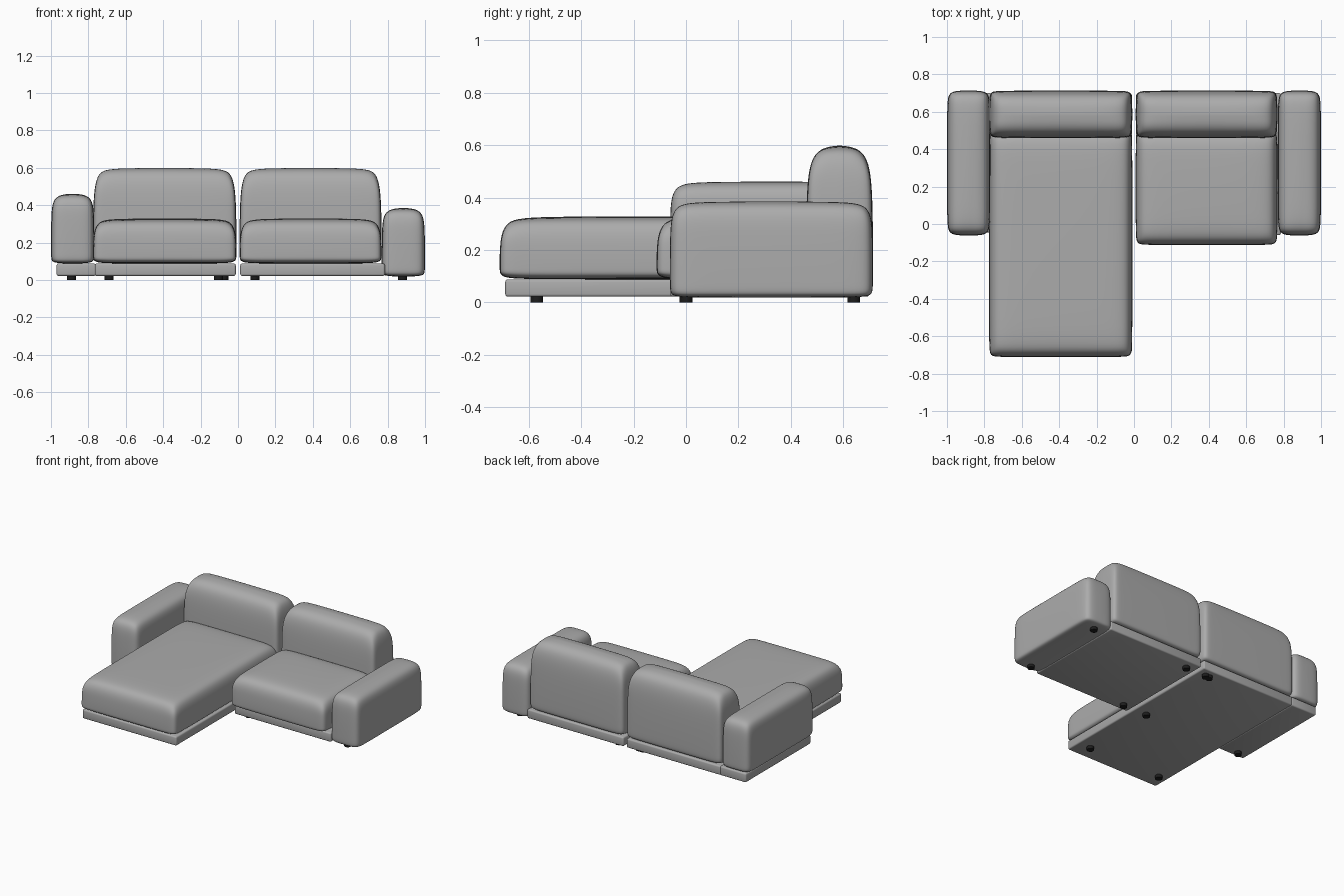
import bpy, bmesh
from mathutils import Vector

cube = bpy.data.objects.get("Cube")
if cube:
    bpy.data.objects.remove(cube)


def material(name, rgb, rough):
    m = bpy.data.materials.new(name)
    m.use_nodes = True
    m.diffuse_color = (*rgb, 1)
    bsdf = m.node_tree.nodes["Principled BSDF"]
    bsdf.inputs["Base Color"].default_value = (*rgb, 1)
    bsdf.inputs["Roughness"].default_value = rough
    return m


FABRIC = material("grey fabric", (0.41, 0.41, 0.41), 0.8)
BLACK = material("black plastic", (0.012, 0.012, 0.012), 0.5)


def box_mesh(lo, hi):
    bm = bmesh.new()
    bmesh.ops.create_cube(bm, size=1)
    lo, hi = Vector(lo), Vector(hi)
    for v in bm.verts:
        v.co = Vector(lo[i] + (v.co[i] + 0.5) * (hi[i] - lo[i]) for i in range(3))
    return bm


def finish(bm, name, mat, angle):
    me = bpy.data.meshes.new(name)
    bm.to_mesh(me)
    bm.free()
    ob = bpy.data.objects.new(name, me)
    bpy.context.collection.objects.link(ob)
    me.materials.append(mat)
    bpy.ops.object.select_all(action="DESELECT")
    ob.select_set(True)
    bpy.context.view_layer.objects.active = ob
    bpy.ops.object.shade_smooth_by_angle(angle=angle)
    return ob


def cushion(name, lo, hi, soft, pull, crease=0.0):
    """Padded block: soft = rounding reach in x, y, top and bottom."""
    bm = box_mesh(lo, hi)
    sx, sy, top, bottom = soft
    # Loops that hold the rounding near the rims
    cuts = [(0, lo[0] + sx), (0, hi[0] - sx), (1, lo[1] + sy),
            (1, hi[1] - sy), (2, lo[2] + bottom), (2, hi[2] - top)]
    for axis, at in cuts:
        normal = Vector((0, 0, 0))
        normal[axis] = 1
        bmesh.ops.bisect_plane(bm, geom=bm.verts[:] + bm.edges[:] + bm.faces[:],
                               plane_co=normal * at, plane_no=normal)
    # Crease the upright corners a little
    layer = bm.edges.layers.float.new("crease_edge")

    def rims(v):
        return [i for i in range(3)
                if min(abs(v.co[i] - lo[i]), abs(v.co[i] - hi[i])) < 1e-5]

    for e in bm.edges:
        if all({0, 1} <= set(rims(v)) for v in e.verts):
            e[layer] = crease
    # Draw the rims inward so the faces swell
    centre = (Vector(lo) + Vector(hi)) / 2
    for v in bm.verts:
        axes = rims(v)
        if len(axes) > 1:
            amount = pull if v.co.z > hi[2] - 1e-5 else pull * 0.3
            for i in axes:
                v.co[i] += amount if v.co[i] < centre[i] else -amount
    ob = finish(bm, name, FABRIC, 3.14)
    sub = ob.modifiers.new("Padding", "SUBSURF")
    sub.levels = sub.render_levels = 3


def plinth(name, lo, hi):
    bm = box_mesh(lo, hi)
    bmesh.ops.bevel(bm, geom=bm.edges[:], offset=0.01, segments=3,
                    profile=0.5, affect="EDGES")
    finish(bm, name, FABRIC, 0.9)


def foot(name, x, y):
    bm = bmesh.new()
    bmesh.ops.create_cone(bm, cap_ends=True, segments=24, radius1=0.024,
                          radius2=0.024, depth=0.026)
    bmesh.ops.translate(bm, verts=bm.verts, vec=(x, y, 0.013))
    finish(bm, name, BLACK, 0.6)


# Plinths under the two modules and the right arm
plinth("chaise_base", (-0.765, -0.69, 0.022), (-0.012, 0.70, 0.088))
plinth("right_arm_base", (-0.97, -0.045, 0.022), (-0.76, 0.70, 0.088))
plinth("seat_base", (0.012, -0.06, 0.022), (0.785, 0.70, 0.088))

# Seat cushions
seat_soft = (0.12, 0.14, 0.13, 0.035)
cushion("chaise_seat", (-0.776, -0.712, 0.088), (-0.008, 0.50, 0.33), seat_soft, 0.012, 0.35)
cushion("left_seat", (0.008, -0.113, 0.088), (0.768, 0.50, 0.33), seat_soft, 0.012, 0.35)

# Back cushions
for name, x0, x1 in (("right_back", -0.776, -0.008), ("left_back", 0.008, 0.768)):
    cushion(name, (x0, 0.458, 0.088), (x1, 0.714, 0.60),
            (0.11, 0.12, 0.2, 0.035), 0.016, 0.35)

# Arms: the left one reaches down to the feet
arm_soft = (0.105, 0.12, 0.12, 0.03)
cushion("right_arm", (-1.0, -0.062, 0.088), (-0.768, 0.714, 0.462), arm_soft, 0.01, 0.2)
cushion("left_arm", (0.768, -0.062, 0.018), (1.0, 0.714, 0.386), arm_soft, 0.01, 0.2)

# Feet
for i, (x, y) in enumerate([(0.88, 0), (0.88, 0.64), (0.09, 0), (0.09, 0.64),
                            (-0.89, 0), (-0.105, 0), (-0.075, 0.64), (-0.105, 0.64),
                            (-0.105, -0.57), (-0.69, -0.57)]):
    foot(f"foot_{i + 1}", x, y)
